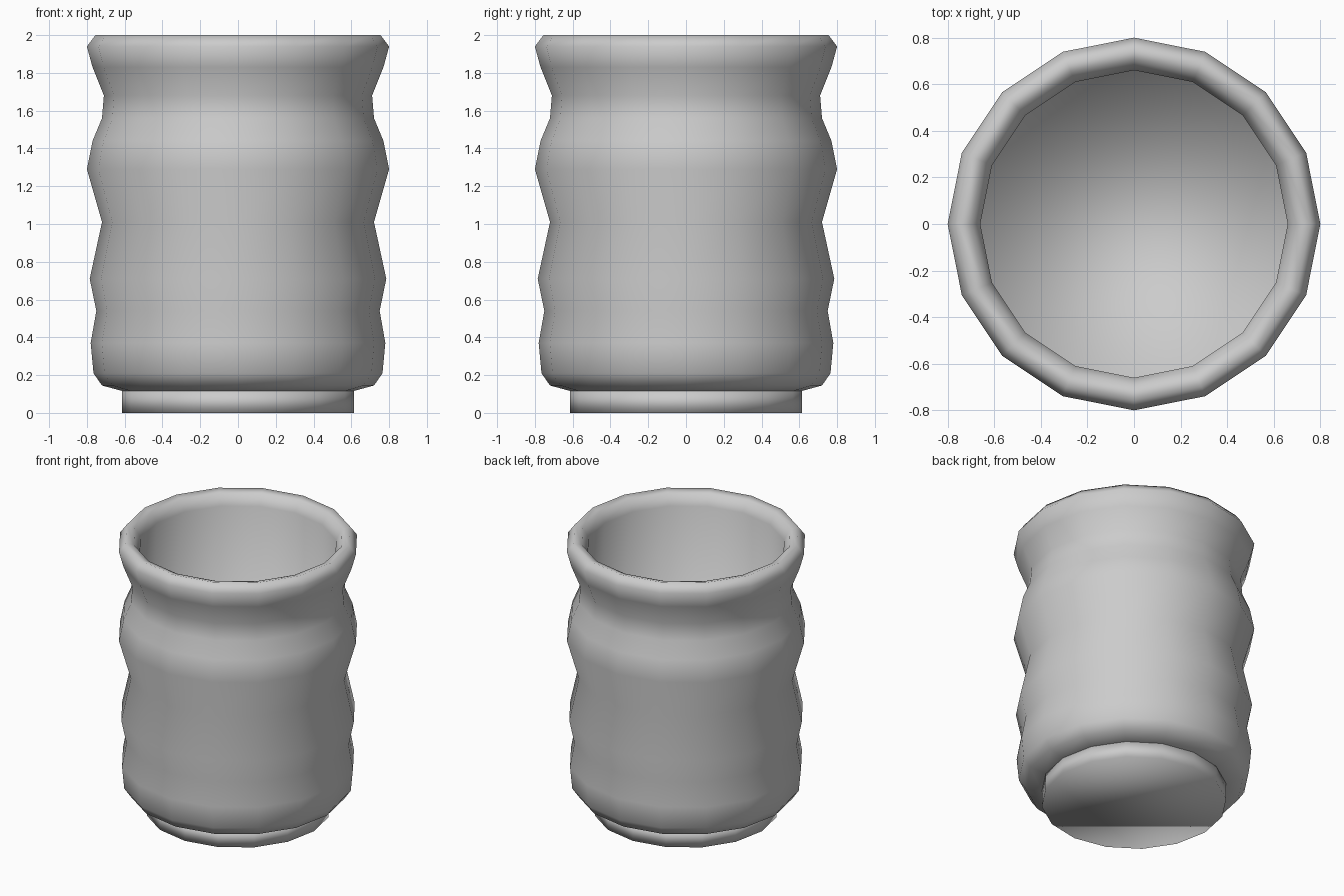
import bpy
import bmesh
from math import cos, sin, tau

SIDES = 16

cube = bpy.data.objects.get("Cube")
if cube:
    bpy.data.objects.remove(cube, do_unlink=True)

grey = bpy.data.materials.new("plain grey")
grey.use_nodes = True
colour = (0.6, 0.6, 0.6, 1)
grey.diffuse_color = colour
grey.node_tree.nodes["Principled BSDF"].inputs["Base Color"].default_value = colour


def lathe(name, profile):
    """Revolve (radius, height) points and cap both ends with flat discs."""
    bm = bmesh.new()
    rings = [[bm.verts.new((r * cos(tau * i / SIDES), r * sin(tau * i / SIDES), z))
              for i in range(SIDES)] for r, z in profile]
    for low, high in zip(rings, rings[1:]):
        for i in range(SIDES):
            j = (i + 1) % SIDES
            bm.faces.new((low[i], low[j], high[j], high[i]))
    bm.faces.new(rings[0][::-1])
    bm.faces.new(rings[-1])
    for face in bm.faces:
        face.smooth = True
    mesh = bpy.data.meshes.new(name)
    bm.to_mesh(mesh)
    bm.free()
    mesh.materials.append(grey)
    obj = bpy.data.objects.new(name, mesh)
    bpy.context.collection.objects.link(obj)
    return obj


# Wavy outer wall, from the underside up to the flared lip
outer_wall = [(0.61, 0.115), (0.72, 0.145), (0.765, 0.21), (0.78, 0.37),
              (0.75, 0.54), (0.785, 0.71), (0.72, 1.01), (0.80, 1.29),
              (0.77, 1.44), (0.72, 1.56), (0.71, 1.68), (0.77, 1.83), (0.80, 1.94)]
# Rounded rim, then the straight inside wall down to the floor
rim = [(0.755, 2.0), (0.70, 1.985), (0.66, 1.91)]
inside = [(0.66, 0.2)]
lathe("cup_body", outer_wall + rim + inside)

# Short round foot
lathe("foot", [(0.613, 0.0), (0.613, 0.117)])
